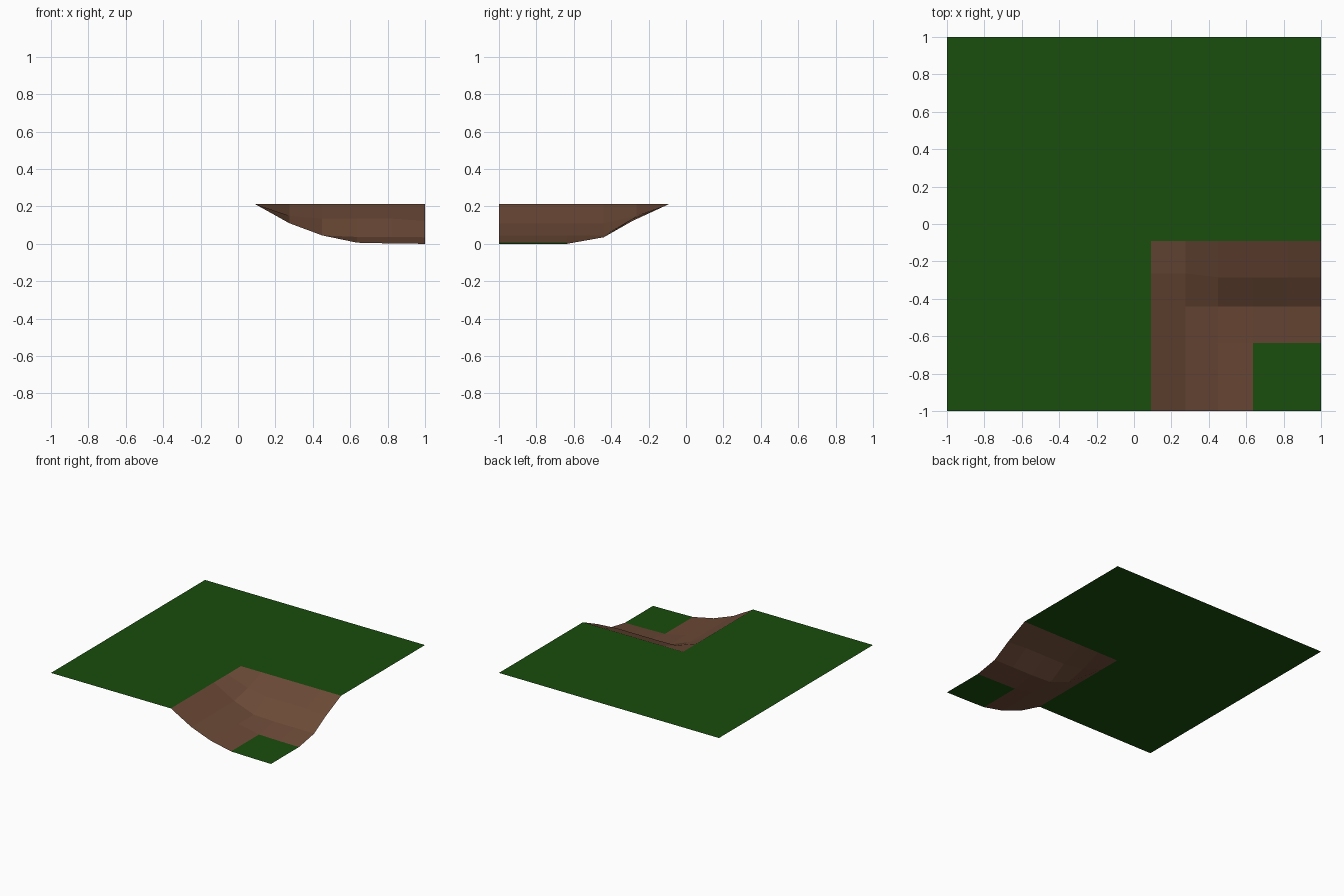
import bpy, bmesh

if "Cube" in bpy.data.objects:
    bpy.data.objects.remove(bpy.data.objects["Cube"])

TOP = 0.213


def material(name, color):
    m = bpy.data.materials.new(name)
    m.diffuse_color = (*color, 1)
    m.use_nodes = True
    m.node_tree.nodes["Principled BSDF"].inputs["Base Color"].default_value = m.diffuse_color
    return m


grass = material("grass_green", (0.010, 0.075, 0.004))
dirt = material("dirt_brown", (0.150, 0.068, 0.038))


def build(name, faces, mat):
    bm = bmesh.new()
    for f in faces:
        bm.faces.new([bm.verts.new(p) for p in f])
    bmesh.ops.remove_doubles(bm, verts=bm.verts, dist=0.0005)
    me = bpy.data.meshes.new(name)
    bm.to_mesh(me)
    bm.free()
    me.materials.append(mat)
    ob = bpy.data.objects.new(name, me)
    bpy.context.collection.objects.link(ob)


# Height rows of the sunken corner, from the upper rim down to the front edge
xs = [0.09, 0.275, 0.45, 0.637, 0.82, 1.0]
ys = [-0.09, -0.285, -0.44, -0.637, -0.82, -1.0]
heights = [
    [TOP] * 6,
    [TOP, 0.150, 0.135, 0.135, 0.135, 0.123],
    [TOP, 0.110, 0.045, 0.037, 0.037, 0.035],
    [TOP, 0.110, 0.045, 0.006, 0.002, 0.0],
    [TOP, 0.110, 0.045, 0.006, 0.002, 0.0],
    [TOP, 0.110, 0.045, 0.006, 0.002, 0.0],
]


def point(i, j):
    y = ys[j] + (0.02 if i < 2 and j == 1 else 0)
    return (xs[i], y, heights[j][i])


# Split cells into slope and flat valley floor
slope, floor = [], []
for j in range(5):
    for i in range(5):
        quad = [point(i, j), point(i, j + 1), point(i + 1, j + 1), point(i + 1, j)]
        (floor if i >= 3 and j >= 3 else slope).append(quad)
build("dirt_slope", slope, dirt)
build("valley_grass", floor, grass)

# L-shaped plateau around the sunken corner
x0, y0 = xs[0], ys[0]
build("plateau_grass", [
    [(-1, y0, TOP), (x0, y0, TOP), (x0, 1, TOP), (-1, 1, TOP)],
    [(x0, y0, TOP), (1, y0, TOP), (1, 1, TOP), (x0, 1, TOP)],
    [(-1, -1, TOP), (x0, -1, TOP), (x0, y0, TOP), (-1, y0, TOP)],
], grass)
